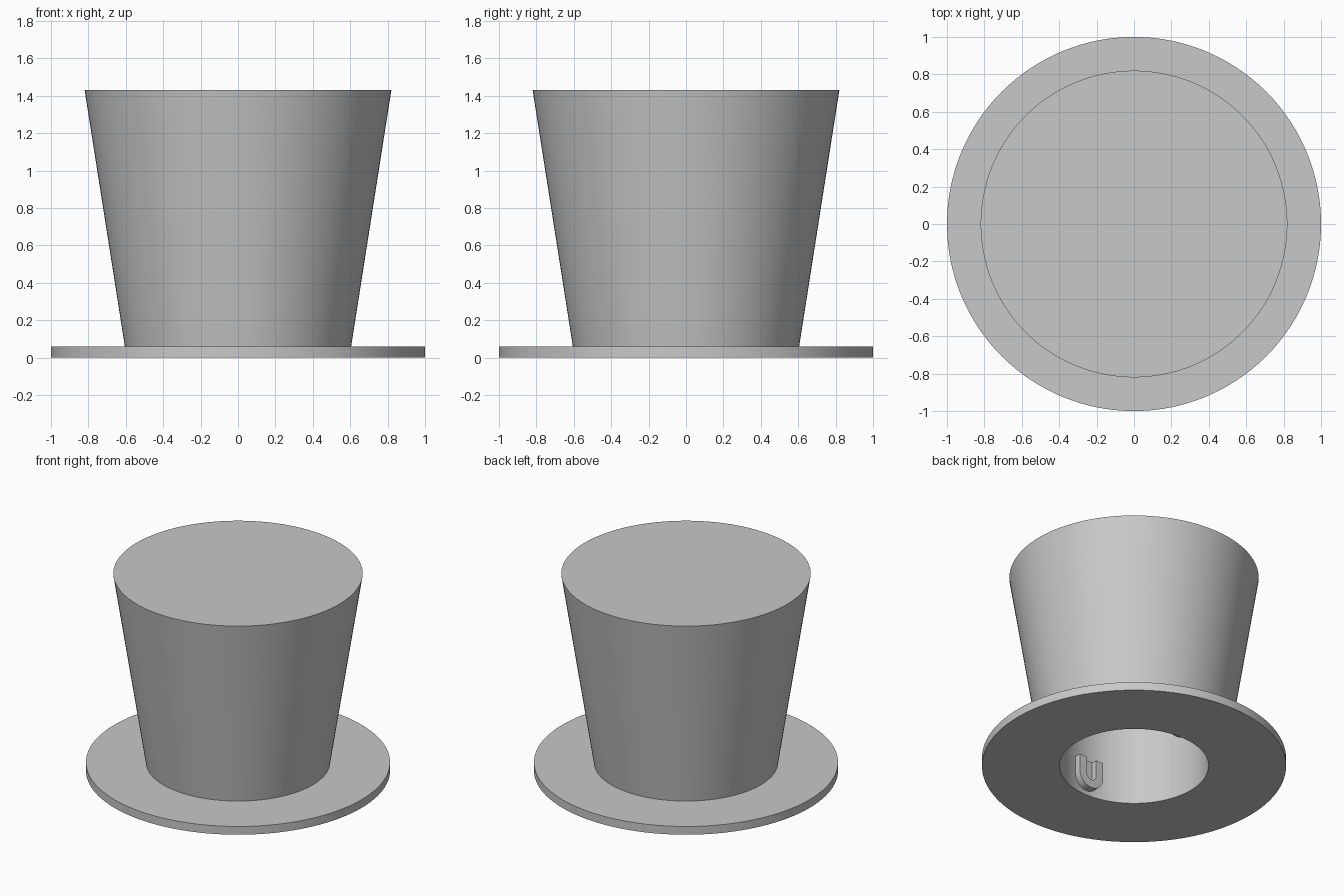
import bpy, bmesh, math
from mathutils import Matrix, Vector

cube = bpy.data.objects.get("Cube")
if cube:
    bpy.data.objects.remove(cube, do_unlink=True)

SEGMENTS = 128
HOLE_R = 0.49

grey = bpy.data.materials.new("plain grey")
grey.use_nodes = True
colour = (0.58, 0.58, 0.58, 1)
grey.diffuse_color = colour
grey.node_tree.nodes["Principled BSDF"].inputs["Base Color"].default_value = colour


def make_object(name, bm):
    bmesh.ops.recalc_face_normals(bm, faces=bm.faces)
    mesh = bpy.data.meshes.new(name)
    bm.to_mesh(mesh)
    bm.free()
    mesh.materials.append(grey)
    obj = bpy.data.objects.new(name, mesh)
    bpy.context.collection.objects.link(obj)
    bpy.ops.object.select_all(action="DESELECT")
    obj.select_set(True)
    bpy.context.view_layer.objects.active = obj
    bpy.ops.object.shade_smooth_by_angle(angle=math.radians(30))
    return obj


# Hat: crown, brim and round socket turned from one profile
profile = [(0, 1.43), (0.82, 1.43), (0.605, 0.06), (1, 0.06), (1, 0),
           (HOLE_R, 0), (HOLE_R, 1.3), (0, 1.3)]
bm = bmesh.new()
verts = [bm.verts.new((r, 0, z)) for r, z in profile]
edges = [bm.edges.new(pair) for pair in zip(verts, verts[1:])]
bmesh.ops.spin(bm, geom=verts + edges, cent=(0, 0, 0), axis=(0, 0, 1),
               angle=math.tau, steps=SEGMENTS, use_duplicate=False)
bmesh.ops.remove_doubles(bm, verts=bm.verts, dist=0.0001)
make_object("hat_body", bm)


def arc(radius, z):
    """Lower half circle from +x to -x."""
    steps = 16
    return [(radius * math.cos(math.pi * i / steps),
             z - radius * math.sin(math.pi * i / steps)) for i in range(steps + 1)]


# Rounded catches on the front and back walls of the socket
for name, turn in (("front_catch", 0), ("back_catch", math.pi)):
    outer = [(0.1, 0.24)] + arc(0.1, 0.12) + [(-0.1, 0.24)]
    inner = [(-0.04, 0.2)] + arc(0.04, 0.12)[::-1] + [(0.04, 0.2)]
    bm = bmesh.new()
    # Solid backing, with a raised U-shaped rim in front of it
    plate = bm.faces.new([bm.verts.new((x, -0.5, z + 0.01)) for x, z in outer])
    rim = bm.faces.new([bm.verts.new((x, -0.475, z + 0.01))
                        for x, z in outer + [(-0.04, 0.24)] + inner[1:-1] + [(0.04, 0.24)]])
    for face, depth in ((plate, 0.025), (rim, 0.04)):
        new = bmesh.ops.extrude_face_region(bm, geom=[face])["geom"]
        moved = [v for v in new if isinstance(v, bmesh.types.BMVert)]
        bmesh.ops.translate(bm, verts=moved, vec=Vector((0, depth, 0)))
    bmesh.ops.rotate(bm, verts=bm.verts, cent=(0, 0, 0),
                     matrix=Matrix.Rotation(turn, 3, "Z"))
    make_object(name, bm)
